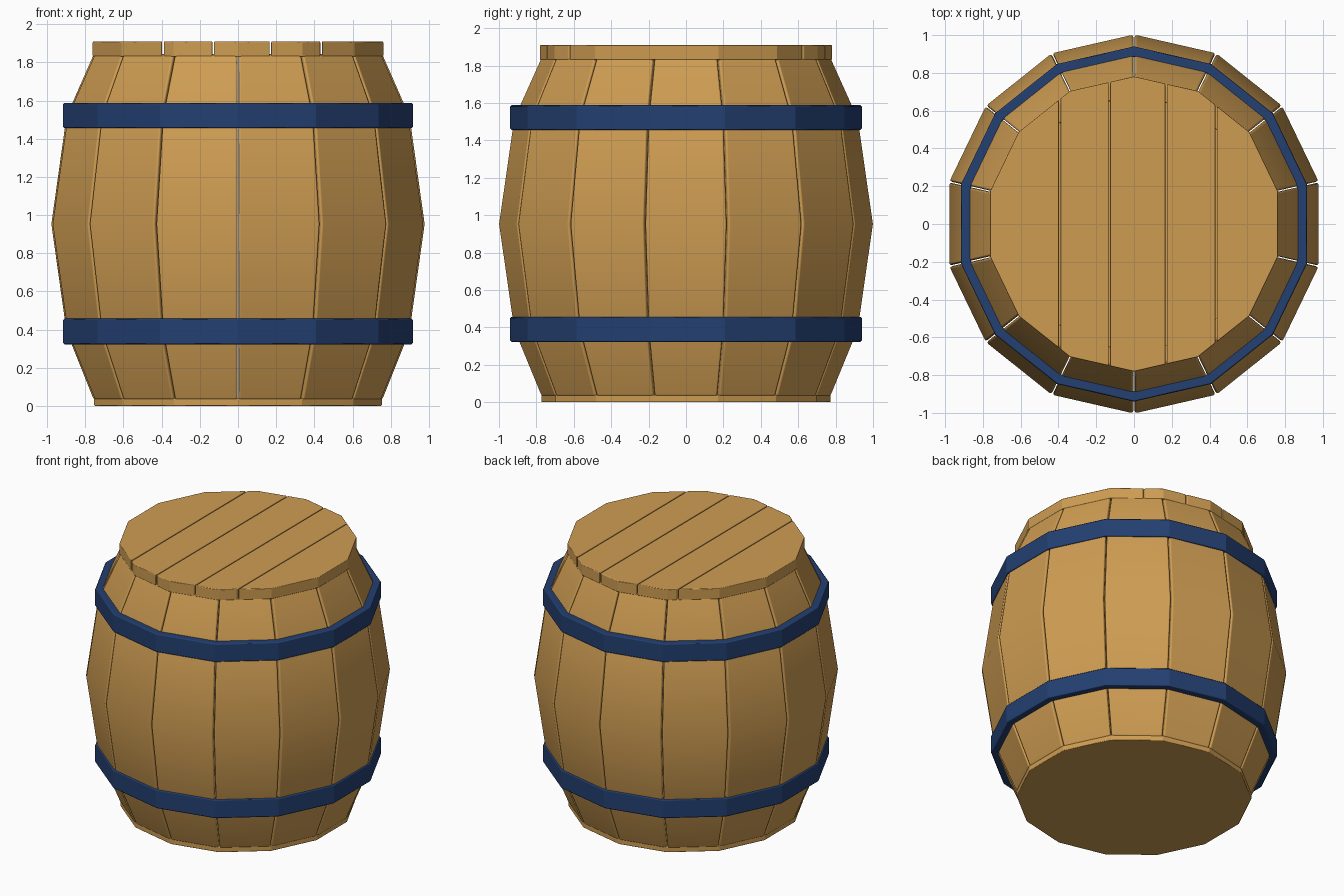
import bpy, bmesh, math
from mathutils import Vector

if "Cube" in bpy.data.objects:
    bpy.data.objects.remove(bpy.data.objects["Cube"])

SIDES = 14
STEP = math.tau / SIDES


def material(name, rgb):
    m = bpy.data.materials.new(name)
    m.diffuse_color = (*rgb, 1)
    m.use_nodes = True
    m.node_tree.nodes["Principled BSDF"].inputs["Base Color"].default_value = m.diffuse_color
    return m


WOOD = material("oak wood", (0.62, 0.335, 0.085))
IRON = material("blue iron", (0.017, 0.050, 0.165))


def finish(bm, name, mat, bevel, segments=2):
    bmesh.ops.recalc_face_normals(bm, faces=bm.faces)
    me = bpy.data.meshes.new(name)
    bm.to_mesh(me)
    bm.free()
    me.materials.append(mat)
    ob = bpy.data.objects.new(name, me)
    bpy.context.collection.objects.link(ob)
    if bevel:
        mod = ob.modifiers.new("rounded edges", 'BEVEL')
        mod.width, mod.segments = bevel, segments
        mod.limit_method, mod.angle_limit = 'ANGLE', math.radians(35)
        mod.harden_normals = True
    bpy.ops.object.select_all(action='DESELECT')
    ob.select_set(True)
    bpy.context.view_layer.objects.active = ob
    bpy.ops.object.shade_smooth_by_angle(angle=math.radians(24))
    return ob


def corner(i, r, z):
    a = math.pi / 2 + i * STEP
    return Vector((r * math.cos(a), r * math.sin(a), z))


def disc(r, z0, z1):
    """Solid fourteen-sided slab."""
    bm = bmesh.new()
    face = bm.faces.new([bm.verts.new(corner(i, r, z0)) for i in range(SIDES)])
    ext = bmesh.ops.extrude_face_region(bm, geom=[face], use_keep_orig=True)
    for v in ext["geom"]:
        if isinstance(v, bmesh.types.BMVert):
            v.co.z = z1
    return bm


# Staves: bowed planks, one per side
PROFILE = [(0.774, 0.03), (0.922, 0.39), (1.003, 0.953), (0.922, 1.516), (0.774, 1.845)]
THICK, GAP = 0.10, 0.003
for i in range(SIDES):
    bm = bmesh.new()
    side = (corner(i + 1, 1, 0) - corner(i, 1, 0)).normalized() * GAP
    rings = []
    for r, z in PROFILE:
        pts = (corner(i, r, z) + side, corner(i + 1, r, z) - side,
               corner(i + 1, r - THICK, z) - side, corner(i, r - THICK, z) + side)
        rings.append([bm.verts.new(p) for p in pts])
    for a, b in zip(rings, rings[1:]):
        for k in range(4):
            n = (k + 1) % 4
            bm.faces.new((a[k], a[n], b[n], b[k]))
    bm.faces.new(rings[0])
    bm.faces.new(rings[-1])
    finish(bm, f"stave_{i + 1}", WOOD, 0.014)

# Hoops: two faceted bands
for name, z0, z1 in (("lower_hoop", 0.322, 0.457), ("upper_hoop", 1.455, 1.588)):
    bm = bmesh.new()
    loops = [[bm.verts.new(corner(i, r, z)) for i in range(SIDES)]
             for r, z in ((0.94, z0), (0.94, z1), (0.885, z1), (0.885, z0))]
    for k in range(4):
        a, b = loops[k], loops[(k + 1) % 4]
        for i in range(SIDES):
            n = (i + 1) % SIDES
            bm.faces.new((a[i], a[n], b[n], b[i]))
    finish(bm, name, IRON, 0.008, 1)

# Base: plain slab under the staves
finish(disc(0.773, 0.0, 0.04), "base", WOOD, 0.004, 1)

# Lid: planks sliced from one slab
CUTS = [-1, -0.393, -0.13, 0.17, 0.435, 1]
for n, (x0, x1) in enumerate(zip(CUTS, CUTS[1:])):
    bm = disc(0.781, 1.83, 1.91)
    for x, d in ((x0 + 0.004, -1), (x1 - 0.004, 1)):
        cut = bmesh.ops.bisect_plane(bm, geom=bm.verts[:] + bm.edges[:] + bm.faces[:],
                                     plane_co=(x, 0, 0), plane_no=(d, 0, 0), clear_outer=True)
        edges = [e for e in cut["geom_cut"] if isinstance(e, bmesh.types.BMEdge)]
        if edges:
            bmesh.ops.holes_fill(bm, edges=[e for e in bm.edges if e.is_boundary], sides=0)
    finish(bm, f"lid_plank_{n + 1}", WOOD, 0.006)
